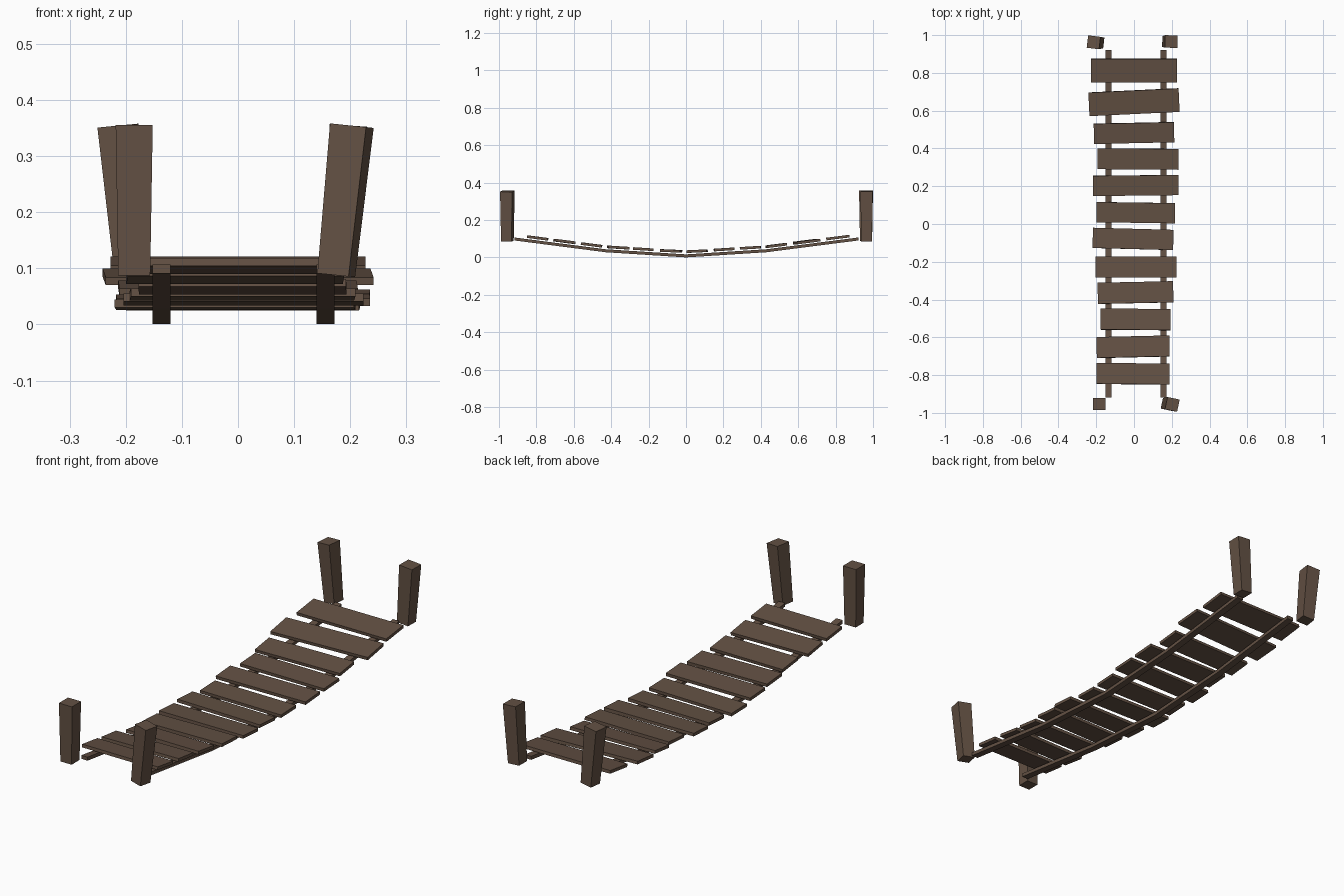
import bpy, bmesh, math
from mathutils import Matrix, Vector

if "Cube" in bpy.data.objects:
    bpy.data.objects.remove(bpy.data.objects["Cube"])

wood = bpy.data.materials.new("weathered brown wood")
wood.diffuse_color = (0.125, 0.082, 0.057, 1)
wood.use_nodes = True
wood.node_tree.nodes["Principled BSDF"].inputs["Base Color"].default_value = wood.diffuse_color


def finish(name, bm):
    bmesh.ops.recalc_face_normals(bm, faces=bm.faces)
    me = bpy.data.meshes.new(name)
    bm.to_mesh(me)
    bm.free()
    me.materials.append(wood)
    ob = bpy.data.objects.new(name, me)
    bpy.context.collection.objects.link(ob)
    return ob


# Sagging centre line of the side rails (y, z)
SAG = [(-0.918, 0.099), (-0.43, 0.036), (0, 0.0085), (0.43, 0.036), (0.922, 0.099)]


def sag(y):
    """Height and slope of the rail line at y."""
    for (y0, z0), (y1, z1) in zip(SAG, SAG[1:]):
        if y <= y1:
            s = (z1 - z0) / (y1 - y0)
            return z0 + s * (y - y0), s


def rail(name, x, w=0.032, t=0.016):
    bm = bmesh.new()
    rings = []
    for y, z in SAG:
        rings.append([bm.verts.new((x + a * w / 2, y, z + b * t / 2))
                      for a, b in ((-1, -1), (1, -1), (1, 1), (-1, 1))])
    for r, q in zip(rings, rings[1:]):
        for i in range(4):
            j = (i + 1) % 4
            bm.faces.new((r[i], r[j], q[j], q[i]))
    bm.faces.new(rings[0])
    bm.faces.new(rings[-1])
    finish(name, bm)


rail("left_rail", -0.136)
rail("right_rail", 0.156)

# Planks: centre x, centre y, width, depth, yaw in degrees
PLANKS = [
    (0.000, 0.812, 0.455, 0.125, 0), (0.000, 0.645, 0.478, 0.125, 2.7),
    (0.000, 0.482, 0.425, 0.107, 1.2), (0.021, 0.344, 0.428, 0.110, -0.4),
    (0.009, 0.204, 0.452, 0.107, 0.6), (0.009, 0.060, 0.415, 0.107, -0.8),
    (-0.005, -0.079, 0.427, 0.107, -1.5), (0.010, -0.228, 0.428, 0.109, 0),
    (0.008, -0.363, 0.400, 0.112, 1.2), (0.008, -0.505, 0.370, 0.112, -0.5),
    (-0.005, -0.650, 0.386, 0.111, 1.3), (-0.005, -0.793, 0.386, 0.111, -0.5),
]
for i, (x, y, w, d, yaw) in enumerate(PLANKS, 1):
    z, s = sag(y)
    if abs(y) < 0.1:
        s *= 0.7
    bm = bmesh.new()
    bmesh.ops.create_cube(bm, size=1, matrix=Matrix.Diagonal((w, d, 0.014, 1)))
    ob = finish(f"plank_{i:02d}", bm)
    ob.matrix_world = (Matrix.Translation((x, y, z + 0.0215))
                       @ Matrix.Rotation(math.radians(yaw), 4, 'Z')
                       @ Matrix.Rotation(math.atan(s), 4, 'X'))


# Leaning, slightly tapered posts: bottom x, top x, y, yaw
def post(name, xb, xt, y, yaw):
    h = 0.268
    bm = bmesh.new()
    bmesh.ops.create_cube(bm, size=1)
    for v in bm.verts:
        w = 0.066 if v.co.z > 0 else 0.057
        v.co = Vector((v.co.x * w, v.co.y * w, v.co.z * h))
    ob = finish(name, bm)
    ob.matrix_world = (Matrix.Translation(((xb + xt) / 2, y, 0.221))
                       @ Matrix.Rotation(math.atan((xt - xb) / h), 4, 'Y')
                       @ Matrix.Rotation(math.radians(yaw), 4, 'Z'))


post("front_left_post", -0.185, -0.185, -0.953, 0)
post("front_right_post", 0.175, 0.203, -0.955, -12)
post("back_left_post", -0.188, -0.214, 0.962, -7)
post("back_right_post", 0.178, 0.197, 0.966, -1)
